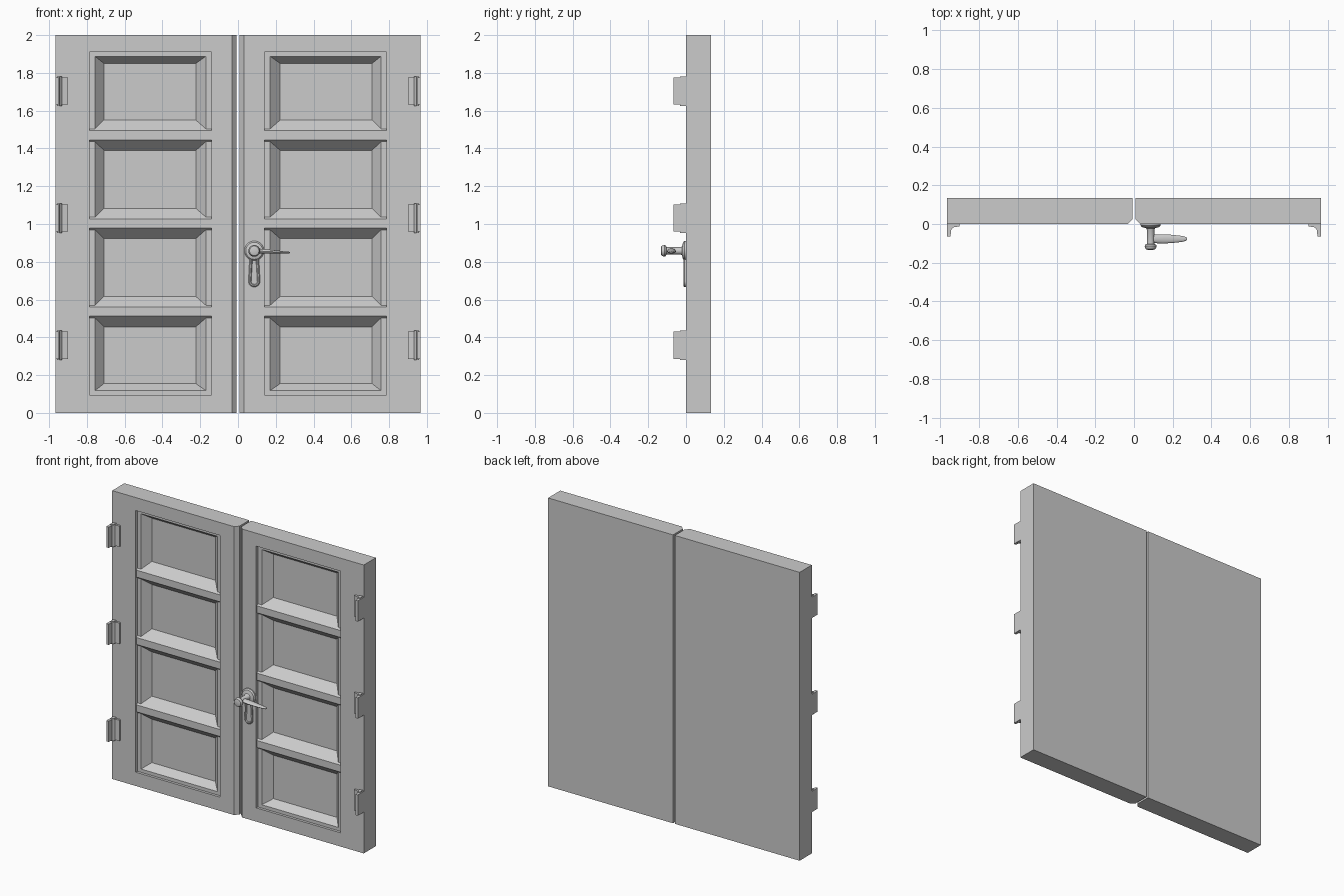
import bpy, bmesh, math

if "Cube" in bpy.data.objects:
    bpy.data.objects.remove(bpy.data.objects["Cube"])


def loft(name, rings, smooth=False):
    """Skin a list of equal-length point rings and cap both ends."""
    bm = bmesh.new()
    rows = [[bm.verts.new(p) for p in ring] for ring in rings]
    n = len(rows[0])
    for a, b in zip(rows, rows[1:]):
        for i in range(n):
            j = (i + 1) % n
            bm.faces.new((a[i], a[j], b[j], b[i]))
    bm.faces.new(rows[0])
    bm.faces.new(rows[-1])
    bmesh.ops.recalc_face_normals(bm, faces=bm.faces)
    me = bpy.data.meshes.new(name)
    bm.to_mesh(me)
    bm.free()
    ob = bpy.data.objects.new(name, me)
    bpy.context.collection.objects.link(ob)
    if smooth:
        bpy.ops.object.select_all(action='DESELECT')
        bpy.context.view_layer.objects.active = ob
        ob.select_set(True)
        bpy.ops.object.shade_smooth_by_angle(angle=math.radians(35))
    return ob


def rect(s, x0, x1, z0, z1, y):
    return [(s * x0, y, z0), (s * x1, y, z0), (s * x1, y, z1), (s * x0, y, z1)]


for s, side in ((-1, "left"), (1, "right")):
    # Door leaf: slab with chamfered meeting edge and stepped, sloped recess
    loft(side + "_door_leaf", [
        rect(s, 0.007, 0.965, 0, 2, 0.133),
        rect(s, 0.007, 0.965, 0, 2, 0.025),
        rect(s, 0.032, 0.965, 0, 2, 0),
        rect(s, 0.14, 0.785, 0.095, 1.91, 0),
        rect(s, 0.14, 0.785, 0.095, 1.91, 0.018),
        rect(s, 0.17, 0.757, 0.118, 1.888, 0.018),
        rect(s, 0.223, 0.71, 0.155, 1.85, 0.07)])

    # Cross bars dividing the recess into four panels
    for i, zc in enumerate((0.536, 1.003, 1.47)):
        prof = [(0.07, -0.08), (0.007, -0.024), (0.007, 0.024), (0.07, 0.08)]
        loft(f"{side}_cross_bar_{i + 1}",
             [[(s * x, y, zc + z) for y, z in prof] for x in (0.14, 0.785)])

    # Hinges: angled leaf plus a slightly taller rib at its root
    plate = [(0.965, 0), (0.90, 0), (0.90, -0.012), (0.932, -0.017),
             (0.944, -0.03), (0.948, -0.065), (0.965, -0.065)]
    rib = [(0.958, 0), (0.932, 0), (0.937, -0.022), (0.946, -0.031), (0.958, -0.031)]
    for i, zc in enumerate((0.358, 1.031, 1.704)):
        for part, prof, h in (("plate", plate, 0.072), ("rib", rib, 0.078)):
            loft(f"{side}_hinge_{part}_{i + 1}",
                 [[(s * x, y, zc + d) for x, y in prof] for d in (-h, h)])

HX, HZ, N = 0.086, 0.858, 32


def circle(r, y):
    return [(HX + r * math.cos(2 * math.pi * k / N), y,
             HZ + r * math.sin(2 * math.pi * k / N)) for k in range(N)]


# Handle rosette, spindle and end knob turned as one piece
loft("handle_spindle", [circle(r, y) for r, y in (
    (0.052, 0), (0.052, -0.008), (0.045, -0.016), (0.032, -0.019), (0.023, -0.022),
    (0.019, -0.03), (0.019, -0.103), (0.028, -0.107), (0.031, -0.114),
    (0.029, -0.122), (0.025, -0.13), (0.015, -0.133))], True)


# Keyhole plate below the rosette, with a shallow recess
def tongue(d, y):
    pts = [(HX + 0.024 - d, y, HZ - 0.03 - d), (HX - 0.024 + d, y, HZ - 0.03 - d)]
    for k in range(17):
        a = math.pi + math.pi * k / 16
        pts.append((HX + (0.031 - d) * math.cos(a), y, 0.697 + (0.031 - d) * math.sin(a)))
    return pts


loft("keyhole_plate", [tongue(d, y) for d, y in (
    (0, 0), (0, -0.008), (0.005, -0.013), (0.011, -0.013), (0.015, -0.007))], True)

# Lever: flattened section tapering towards its tip
lever = [(0.09, 0.020, 0.013), (0.11, 0.022, 0.013), (0.15, 0.024, 0.011),
         (0.20, 0.021, 0.008), (0.25, 0.015, 0.006), (0.268, 0.010, 0.005),
         (0.275, 0.004, 0.003)]
loft("handle_lever", [
    [(x, -0.077 + w * math.cos(2 * math.pi * k / 16),
      HZ - 0.05 * (x - HX) + h * math.sin(2 * math.pi * k / 16)) for k in range(16)]
    for x, w, h in lever], True)
